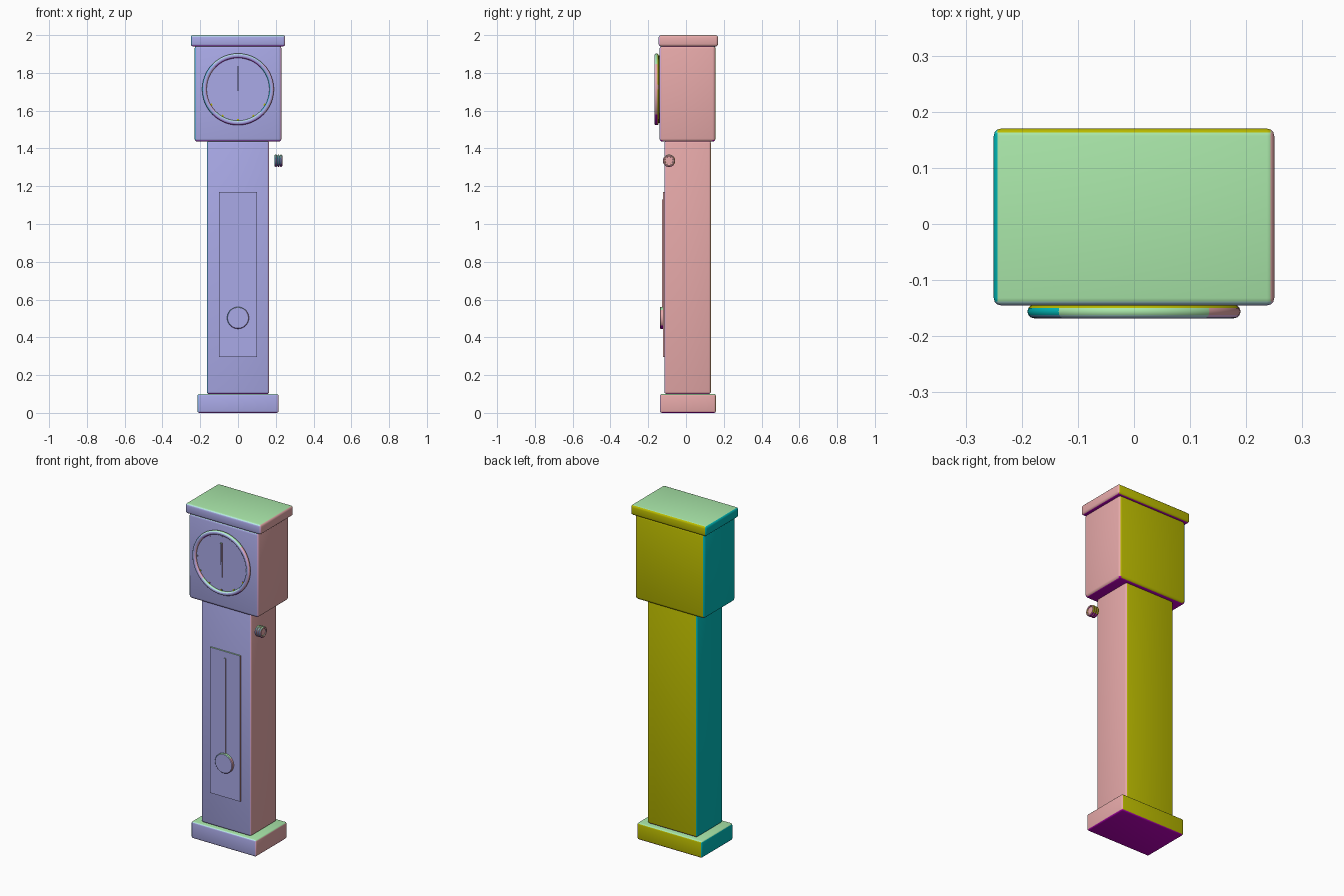
import bpy, bmesh, math
from mathutils import Vector, Matrix

if "Cube" in bpy.data.objects:
    bpy.data.objects.remove(bpy.data.objects["Cube"])

# Colours follow the direction each face points
DIRECTIONS = [
    ("pink right", (1, 0, 0), (1, .5, .5)),
    ("teal left", (-1, 0, 0), (0, .5, .5)),
    ("blue front", (0, -1, 0), (.5, .5, 1)),
    ("olive back", (0, 1, 0), (.5, .5, 0)),
    ("green top", (0, 0, 1), (.5, 1, .5)),
    ("purple bottom", (0, 0, -1), (.5, 0, .5)),
    ("orchid front right", (1, -1, 0), (.85, .5, .85)),
    ("azure front left", (-1, -1, 0), (.15, .5, .85)),
    ("aqua front top", (0, -1, 1), (.5, .85, .85)),
    ("violet front bottom", (0, -1, -1), (.5, .15, .85)),
]
MATS, NORMALS = [], []
for name, n, c in DIRECTIONS:
    m = bpy.data.materials.new(name)
    m.diffuse_color = (*c, 1)
    m.use_nodes = True
    m.node_tree.nodes["Principled BSDF"].inputs["Base Color"].default_value = m.diffuse_color
    MATS.append(m)
    NORMALS.append(Vector(n).normalized())


def finish(name, bm):
    """Turn a bmesh into an object, coloured by face direction."""
    bmesh.ops.recalc_face_normals(bm, faces=bm.faces)
    bm.normal_update()
    for f in bm.faces:
        f.material_index = max(range(len(NORMALS)), key=lambda i: f.normal.dot(NORMALS[i]))
    me = bpy.data.meshes.new(name)
    bm.to_mesh(me)
    bm.free()
    for m in MATS:
        me.materials.append(m)
    ob = bpy.data.objects.new(name, me)
    bpy.context.collection.objects.link(ob)
    bpy.ops.object.select_all(action='DESELECT')
    ob.select_set(True)
    bpy.context.view_layer.objects.active = ob
    bpy.ops.object.shade_smooth_by_angle(angle=math.radians(35))
    return ob


def box(name, x, y, z, bevel=0.0, turn=None):
    """Box from (min, max) ranges, with optional rounded edges."""
    bm = bmesh.new()
    bmesh.ops.create_cube(bm, size=1)
    for v in bm.verts:
        v.co = Vector([(r[0] + r[1]) / 2 + c * (r[1] - r[0]) for c, r in zip(v.co, (x, y, z))])
    if bevel:
        bmesh.ops.bevel(bm, geom=bm.edges[:], offset=bevel, segments=3, profile=0.5,
                        affect='EDGES', clamp_overlap=True)
    if turn:
        bm.transform(turn)
    return finish(name, bm)


def lathe(name, profile, origin, axis, steps=48, closed=False):
    """Spin (radius, distance) points around an axis through origin."""
    bm = bmesh.new()
    verts = [bm.verts.new((r, 0, h)) for r, h in profile]
    pairs = list(zip(verts, verts[1:]))
    if closed:
        pairs.append((verts[-1], verts[0]))
    edges = [bm.edges.new(p) for p in pairs]
    bmesh.ops.spin(bm, geom=verts + edges, cent=(0, 0, 0), axis=(0, 0, 1),
                   angle=math.tau, steps=steps, use_merge=True)
    bmesh.ops.remove_doubles(bm, verts=bm.verts, dist=1e-5)
    rot = Vector((0, 0, 1)).rotation_difference(Vector(axis)).to_matrix().to_4x4()
    bm.transform(Matrix.Translation(origin) @ rot)
    return finish(name, bm)


def circle(r, h, radius, n):
    return [(r + radius * math.cos(math.tau * i / n), h + radius * math.sin(math.tau * i / n))
            for i in range(n)]


# Case: plinth, trunk, hood and cap
box("base", (-.215, .215), (-.138, .158), (0, .1), .01)
box("trunk", (-.165, .165), (-.114, .132), (.1, 1.44), .012)
box("hood", (-.23, .23), (-.14, .156), (1.436, 1.945), .016)
box("cap", (-.25, .25), (-.145, .17), (1.94, 2), .013)

# Trunk door with pendulum
box("door_panel", (-.1, .1), (-.122, -.11), (.296, 1.169))
box("pendulum_rod", (-.006, .006), (-.128, -.12), (.55, 1.13))
lathe("pendulum_bob", [(0, 0), (.058, 0), (.058, .015), (.055, .018), (0, .018)],
      (0, -.12, .503), (0, -1, 0), 32)

# Dial: disc, rim, hour marks and hands
CZ = 1.713
lathe("dial", [(0, 0), (.178, 0), (.178, .02), (0, .02)], (0, -.135, CZ), (0, -1, 0))
lathe("dial_rim", circle(.178, 0, .012, 12), (0, -.156, CZ), (0, -1, 0), 48, closed=True)
for i in range(12):
    turn = (Matrix.Translation((0, 0, CZ)) @ Matrix.Rotation(math.tau * i / 12, 4, 'Y'))
    box("hour_mark", (-.005, .005), (-.157, -.15), (.158, .168), turn=turn)
box("minute_hand", (-.005, .005), (-.164, -.15), (CZ - .01, CZ + .12))
box("hour_hand", (-.006, .006), (-.161, -.15), (CZ - .085, CZ + .01))

# Ridged winding knob beside the trunk
KNOB = (.193, -.09, 1.335)
lathe("knob_core", [(0, .004), (.024, .004), (.024, .038), (0, .038)], KNOB, (1, 0, 0), 24)
for h in (.007, .021, .035):
    lathe("knob_ridge", circle(.026, h, .007, 8), KNOB, (1, 0, 0), 24, closed=True)
